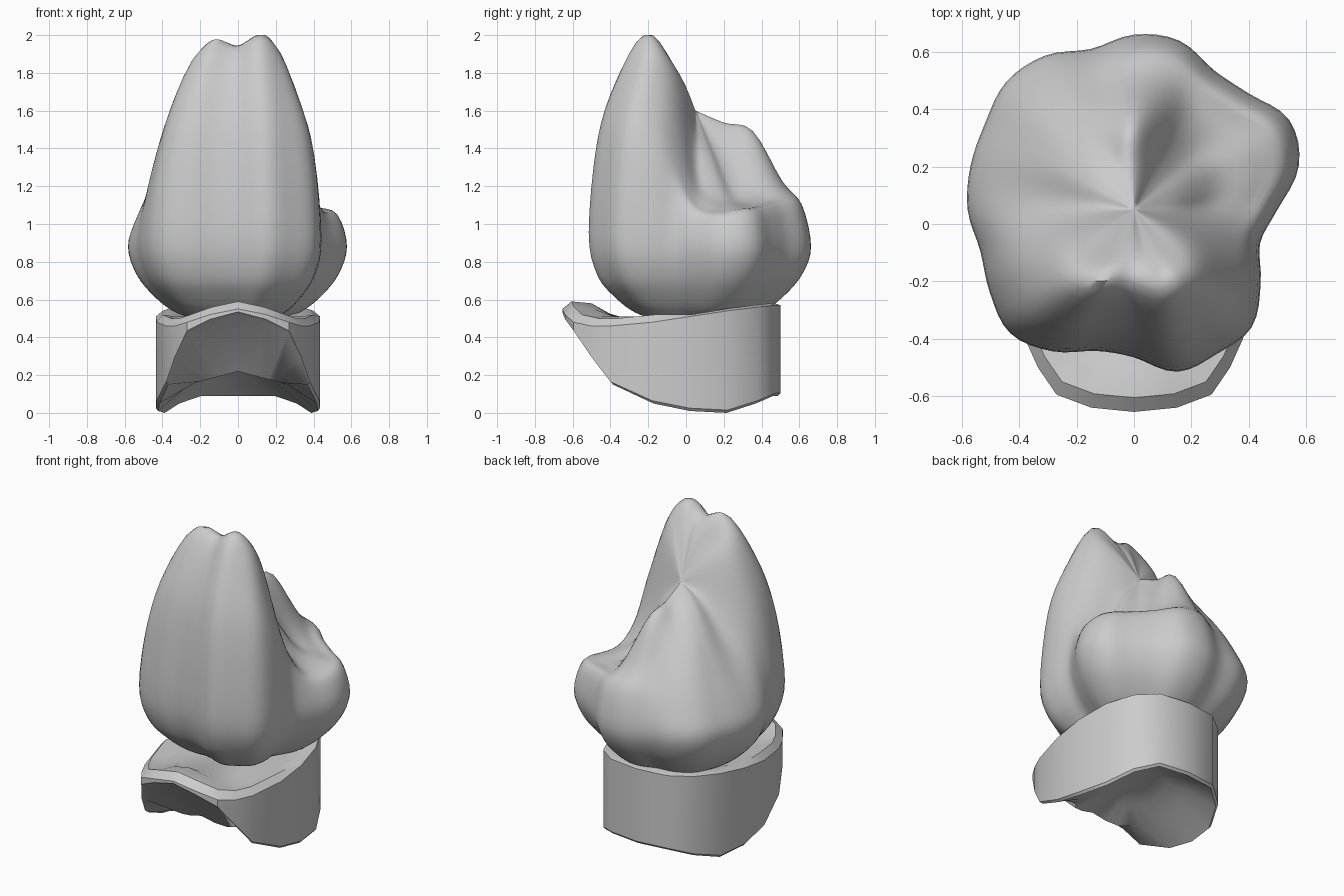
import bpy, math

if "Cube" in bpy.data.objects:
    bpy.data.objects.remove(bpy.data.objects["Cube"])

CENTRE_Y = 0.05


def cat(p0, p1, p2, p3, t):
    return 0.5 * (2*p1 + (p2-p0)*t + (2*p0-5*p1+4*p2-p3)*t*t + (3*p1-p0-3*p2+p3)*t**3)


def periodic(vals, u):
    """Smooth closed interpolation, u in 0..1."""
    n = len(vals)
    i = int(math.floor(u*n))
    return cat(*[vals[(i+k) % n] for k in (-1, 0, 1, 2)], u*n - i)


def smooth_profile(pts, steps):
    """Smooth open (fraction, z) profile."""
    ext = [pts[0]] + pts + [pts[-1]]
    out = []
    for i in range(len(pts)-1):
        for s in range(steps):
            out.append(tuple(cat(*[ext[i+k][a] for k in range(4)], s/steps) for a in (0, 1)))
    return out + [pts[-1]]


def skin(name, columns, angle):
    """Closed surface from columns of points running from bottom pole to top pole."""
    n, m = len(columns), len(columns[0]) - 2
    verts = [columns[0][0], columns[0][-1]]
    for c in columns:
        verts += c[1:-1]
    faces = []
    for i in range(n):
        a, b = 2 + i*m, 2 + ((i+1) % n)*m
        faces.append((0, b, a))
        faces.append((1, a+m-1, b+m-1))
        for j in range(m-1):
            faces.append((a+j, b+j, b+j+1, a+j+1))
    me = bpy.data.meshes.new(name)
    me.from_pydata(verts, [], faces)
    me.update()
    ob = bpy.data.objects.new(name, me)
    bpy.context.collection.objects.link(ob)
    bpy.ops.object.select_all(action='DESELECT')
    ob.select_set(True)
    bpy.context.view_layer.objects.active = ob
    bpy.ops.object.mode_set(mode='EDIT')
    bpy.ops.mesh.select_all(action='SELECT')
    bpy.ops.mesh.normals_make_consistent(inside=False)
    bpy.ops.object.mode_set(mode='OBJECT')
    bpy.ops.object.shade_smooth_by_angle(angle=math.radians(angle))
    return ob


# Lobed crown: outline radius every 15 degrees, counter-clockwise from +x
radius = [.50, .595, .625, .57, .56, .61, .61, .58, .62, .63, .60, .59,
          .58, .555, .58, .61, .57, .51, .515, .585, .58, .58, .51, .455]
# Crown heights every 30 degrees at 92, 75, 50 and 25 percent of the radius
h92 = [1.05, 1.06, 1.09, 1.10, 1.03, 1.02, 1.04, 1.24, 1.44, 1.43, 1.44, 1.34]
h75 = [1.13, 1.09, 1.13, 1.23, 1.21, 1.19, 1.21, 1.55, 1.75, 1.73, 1.75, 1.58]
h50 = [1.26, 1.15, 1.24, 1.49, 1.40, 1.40, 1.40, 1.77, 1.97, 1.94, 2.00, 1.78]
h25 = [1.47, 1.38, 1.42, 1.53, 1.53, 1.54, 1.55, 1.73, 1.82, 1.86, 1.86, 1.75]
columns = []
N = 96
for k in range(N):
    u = k / N
    a = 2*math.pi*u
    r = periodic(radius, u)
    front = max(0, -math.sin(a))
    prof = [(0, .5), (.35, .5), (.56, .53), (.75, .61), (.92, .73), (1, .88 + .08*front)]
    prof += [(f, periodic(h, u)) for f, h in ((.92, h92), (.75, h75), (.5, h50), (.25, h25))]
    prof.append((0, 1.6))
    columns.append([(f*r*math.cos(a), CENTRE_Y + f*r*math.sin(a), min(z, 2.0))
                    for f, z in smooth_profile(prof, 4)])
skin("crown", columns, 50)

# Base cuff: half outline as (x, y, bottom z, top z) from back to front lip
half = [(0, .50, .09, .58), (.2, .475, .09, .58), (.32, .38, .05, .57), (.40, .22, 0, .55),
        (.435, .02, .01, .52), (.43, -.18, .05, .49), (.38, -.40, .15, .47), (.335, -.50, .28, .47),
        (.27, -.595, .42, .49), (.15, -.64, .48, .53), (0, -.655, .52, .56)]
outline = half + [(-x, y, b, t) for x, y, b, t in half[-2:0:-1]]
columns = []
for x, y, b, t in outline:
    def at(f, z):
        return (x*f, CENTRE_Y + (y-CENTRE_Y)*f, z)
    lip = .03 if y < -.1 else 0
    columns.append([(0, CENTRE_Y, .25), at(.35, .245 - .10*abs(x)), at(.6, .22 - .16*abs(x)),
                    at(.97, b), at(1, b+.015), at(1, t-.01), at(.93, t+lip),
                    at(.78, t+lip-.01), at(.62, .51), (0, CENTRE_Y, .5)])
skin("base_cuff", columns, 35)
